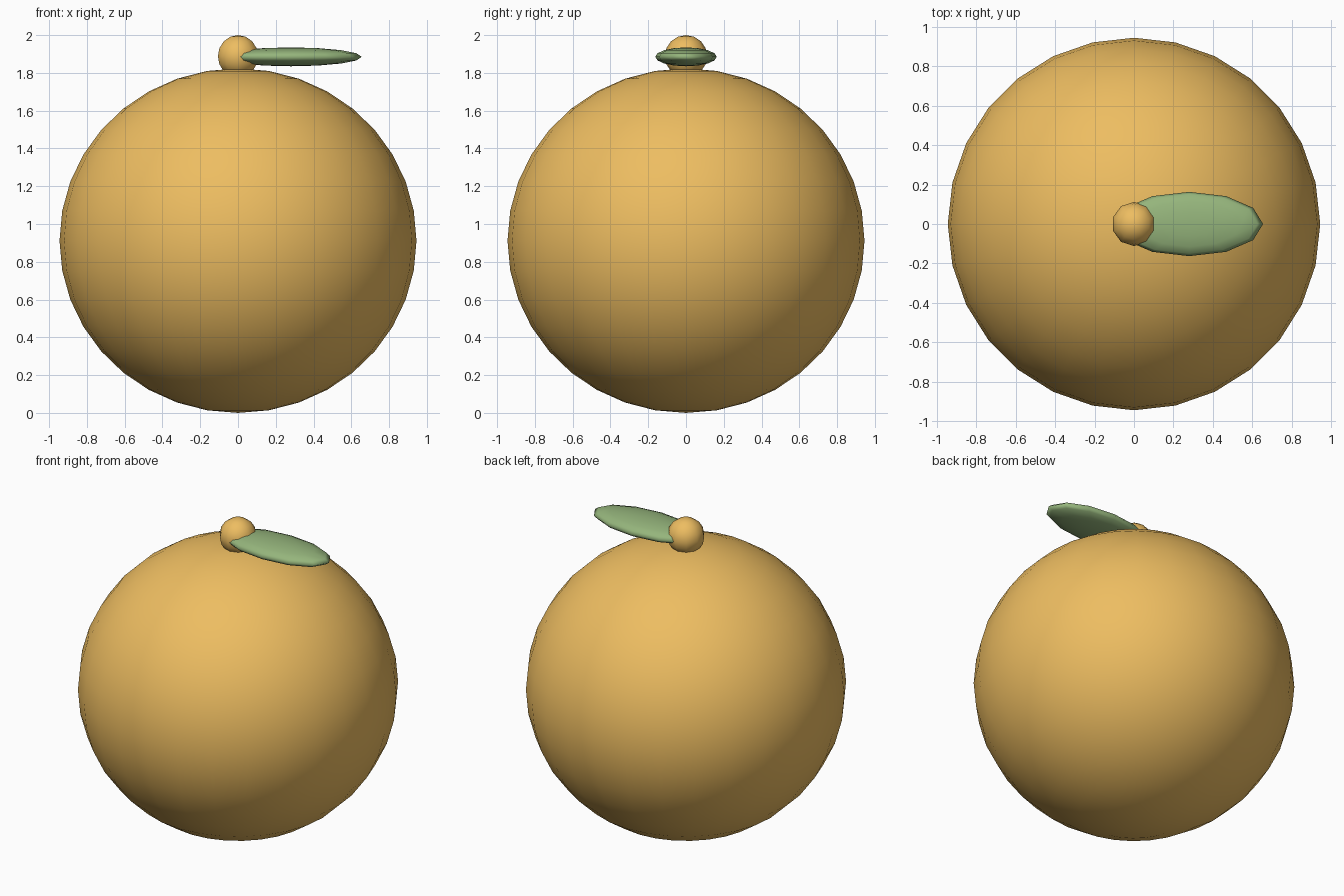
import bpy

if "Cube" in bpy.data.objects:
    bpy.data.objects.remove(bpy.data.objects["Cube"])


def material(name, rgb):
    m = bpy.data.materials.new(name)
    m.diffuse_color = (*rgb, 1)
    m.use_nodes = True
    m.node_tree.nodes["Principled BSDF"].inputs["Base Color"].default_value = m.diffuse_color
    return m


def ellipsoid(name, segments, rings, centre, radii, mat):
    bpy.ops.mesh.primitive_uv_sphere_add(
        segments=segments, ring_count=rings, radius=1, location=centre)
    ob = bpy.context.object
    ob.name = name
    ob.scale = radii
    bpy.ops.object.transform_apply(location=False, rotation=False, scale=True)
    bpy.ops.object.shade_smooth()
    ob.data.materials.append(mat)
    return ob


orange = material("orange_skin", (0.85, 0.51, 0.12))
green = material("leaf_green", (0.30, 0.46, 0.20))

# Slightly squashed fruit body
ellipsoid("fruit", 28, 18, (0, 0, 0.912), (0.945, 0.945, 0.912), orange)
# Round stem knob on top
ellipsoid("stem_knob", 10, 8, (0, 0, 1.888), (0.112, 0.112, 0.112), orange)
# Flat leaf pointing to +x
ellipsoid("leaf", 12, 8, (0.28, 0, 1.885), (0.375, 0.163, 0.05), green)
